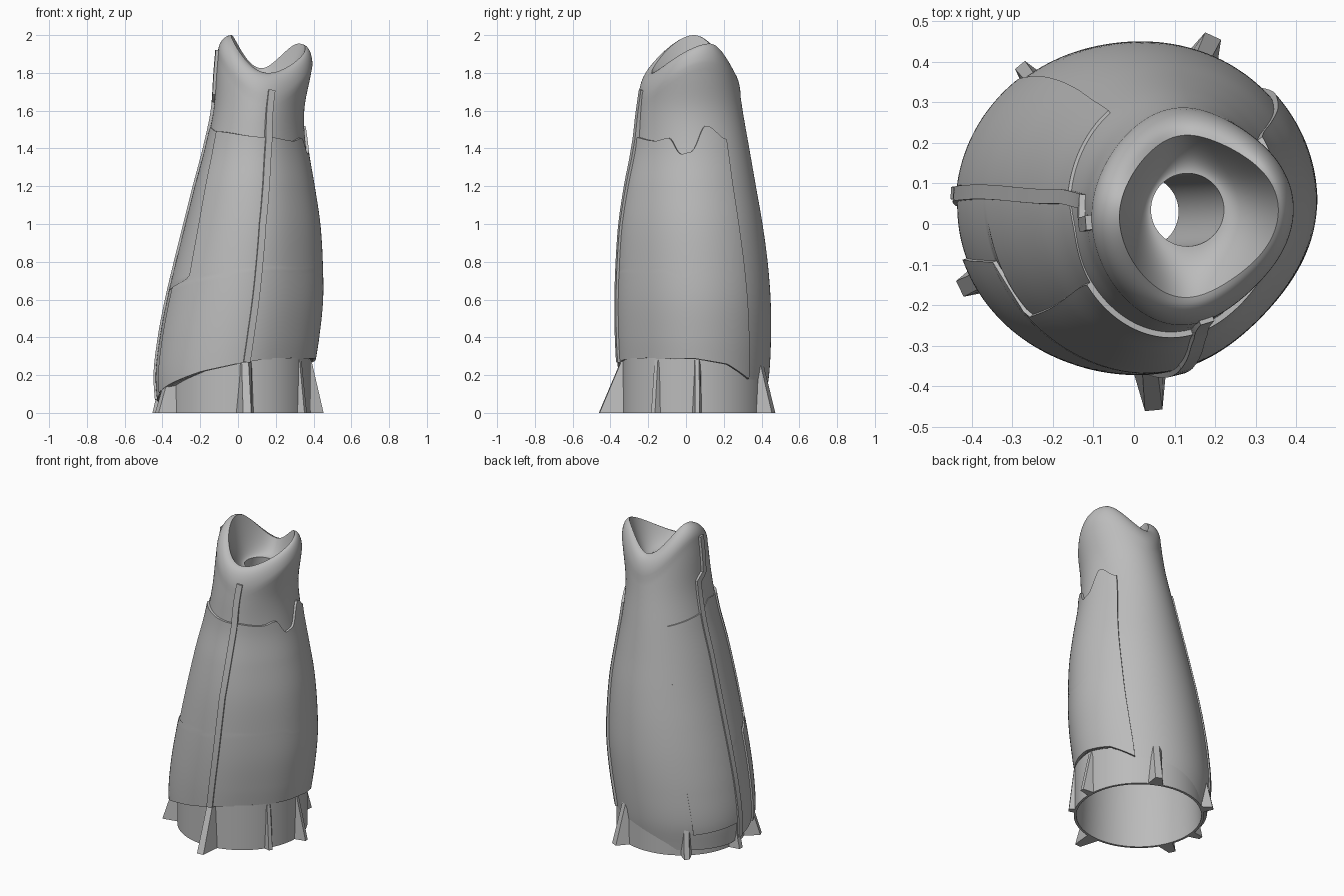
import bpy, bmesh, math
from mathutils import Vector

cube = bpy.data.objects.get("Cube")
if cube:
    bpy.data.objects.remove(cube)

grey = bpy.data.materials.new("plain_grey")
grey.use_nodes = True
grey.diffuse_color = (0.5, 0.5, 0.5, 1)
grey.node_tree.nodes["Principled BSDF"].inputs["Base Color"].default_value = (0.5, 0.5, 0.5, 1)
made = []

# Body extents every 0.2 of height: -x, +x, -y, +y
EXTENTS = [
    (-.42, .375, -.34, .41), (-.432, .39, -.35, .44), (-.41, .42, -.36, .45),
    (-.372, .44, -.362, .448), (-.325, .438, -.355, .432), (-.275, .425, -.34, .405),
    (-.225, .395, -.312, .37), (-.172, .362, -.275, .335), (-.13, .352, -.258, .30),
    (-.115, .388, -.236, .272), (-.10, .42, -.205, .25)]


def lerp(a, b, t):
    return a + (b - a) * t


def keyed(x, keys, ease=False):
    """Interpolate through (position, value) pairs."""
    if x <= keys[0][0]:
        return keys[0][1]
    for (x0, v0), (x1, v1) in zip(keys, keys[1:]):
        if x <= x1:
            t = (x - x0) / (x1 - x0)
            return lerp(v0, v1, (1 - math.cos(math.pi * t)) / 2 if ease else t)
    return keys[-1][1]


def extents(z):
    f = min(max(z / 0.2, 0), 9.999)
    i = int(f)
    t = f - i
    p = [EXTENTS[min(max(i + k, 0), 10)] for k in (-1, 0, 1, 2)]
    return [b + .5 * t * (c - a + t * (2*a - 5*b + 4*c - d + t * (3 * (b - c) + d - a)))
            for a, b, c, d in zip(*p)]


def surface(deg, z, out=0.0):
    l, r, f, b = extents(z)
    a = math.radians(deg)
    # the front left quarter is slightly flattened
    out -= .035 * max(0, math.cos(a + math.pi / 4)) ** 6 * (1 - (z / 2) ** 2)
    return Vector(((l + r) / 2 + ((r - l) / 2 + out) * math.cos(a),
                   (f + b) / 2 + ((b - f) / 2 + out) * math.sin(a), z))


def circle(cx, cy, r, z, n):
    return [Vector((cx + r * math.cos(math.tau * i / n), cy + r * math.sin(math.tau * i / n), z))
            for i in range(n)]


def hem(deg):
    return keyed(deg % 360, [(0, .285), (25, .255), (48, .165), (75, .075), (110, .035),
                             (165, .04), (190, .08), (215, .145), (245, .215), (270, .255),
                             (290, .28), (360, .285)])


def rim(deg):
    return keyed(deg % 360, [(-75, 1.80), (32, 1.955), (88, 1.825), (172, 2.0),
                             (285, 1.80), (392, 1.955)], True)


def lip_height(deg):
    return .12 - .03 * math.cos(math.radians(2 * deg))


def lip_inset(deg):
    a = math.radians(deg)
    return .062 - .008 * math.cos(2 * a) - .016 * math.cos(a)


def loft(name, rings, caps=False):
    """Skin closed rings; caps join each end ring as a ladder of quads."""
    bm = bmesh.new()
    rows = [[bm.verts.new(p) for p in ring] for ring in rings]
    n = len(rows[0])
    for a, b in zip(rows, rows[1:]):
        for i in range(n):
            j = (i + 1) % n
            bm.faces.new((a[i], a[j], b[j], b[i]))
    if caps:
        for row in (rows[0], rows[-1]):
            for i in range(n // 2 - 1):
                bm.faces.new((row[i], row[i + 1], row[n - 2 - i], row[n - 1 - i]))
    bmesh.ops.recalc_face_normals(bm, faces=bm.faces)
    mesh = bpy.data.meshes.new(name)
    bm.to_mesh(mesh)
    bm.free()
    obj = bpy.data.objects.new(name, mesh)
    bpy.context.collection.objects.link(obj)
    mesh.materials.append(grey)
    made.append(obj)
    return obj


# Body: hem underside, outer wall, rounded lip, shallow bowl and slanted bore
SEG = 120
BASE = Vector((0, .045, 0))
angles = [360 * i / SEG for i in range(SEG)]
rings = [[Vector((p.x, p.y, hem(a) + .01))
          for p, a in zip(circle(BASE.x, BASE.y, .38, 0, SEG), angles)]]
for k in range(49):
    rings.append([surface(a, lerp(hem(a), rim(a) - lip_height(a), k / 48)) for a in angles])
for k in range(1, 9):
    q = math.pi / 2 * k / 8
    ring = []
    for a in angles:
        p = surface(a, rim(a) - lip_height(a), -lip_inset(a) * (1 - math.cos(q)))
        p.z += lip_height(a) * math.sin(q)
        ring.append(p)
    rings.append(ring)
crest = rings[-1]
hole = circle(.132, .035, .09, 1.73, SEG)
for k in range(1, 17):
    u = k / 16
    rings.append([Vector((lerp(c.x, h.x, u), lerp(c.y, h.y, u), lerp(h.z, c.z, (1 - u) ** 2)))
                  for c, h in zip(crest, hole)])
rings.append(circle(.02, .03, .09, 1.3, SEG))
loft("body", rings)

# Base ring with the hollow inside that meets the bore
profile = [(.385, .29), (.385, 0), (.37, 0), (.36, .3), (.33, .55), (.29, .8),
           (.22, 1.05), (.14, 1.22), (.09, 1.3)]
loft("base_ring", [circle(keyed(z, [(.3, BASE.x), (1.3, .02)]),
                          keyed(z, [(.3, BASE.y), (1.3, .03)]), r, z, 96) for r, z in profile])


# Raised panels that follow the body
def panel(name, start, end, bottom, top, height, cols, rows=70):
    rings = []
    for k in range(rows + 1):
        t = k / rows
        zn = lerp(.1, 1.47, t)
        spots = []
        for i in range(cols + 1):
            a = lerp(start(zn), end(zn), i / cols)
            spots.append((a, lerp(bottom(a), top(a), t)))
        rings.append([surface(a, z, height) for a, z in spots]
                     + [surface(a, z, -.01) for a, z in reversed(spots)])
    loft(name, rings, True)


def vest_edge(z):
    return keyed(z, [(.1, 199), (.65, 199), (.67, 221), (1.48, 215)])


def collar(a):
    return keyed(a, [(170, 1.46), (190, 1.51), (215, 1.49), (282, 1.46), (320, 1.44),
                     (336, 1.455), (350, 1.37), (358, 1.38), (376, 1.52), (397, 1.45)], True)


panel("front_panel", vest_edge, lambda z: lerp(406, 397, z / 1.45),
      lambda a: hem(a) + .003, collar, .014, 90)
panel("side_panel", lambda z: 173, vest_edge, lambda a: hem(a) + .003, collar, .004, 20)
panel("back_panel", lambda z: lerp(131, 126, z / 1.45), lambda z: 173,
      lambda a: lerp(.14, .17, (a - 126) / 47), lambda a: lerp(1.42, 1.46, (a - 126) / 47), .008, 24)


# Seam strips laid along (angle, height) paths; lift gives the thickness at each height
def strip(name, path, width, lift):
    spots = []
    for (a0, z0), (a1, z1) in zip(path, path[1:]):
        n = max(4, int(abs(z1 - z0) / .03))
        spots += [(lerp(a0, a1, k / n), lerp(z0, z1, k / n)) for k in range(n)]
    spots.append(path[-1])
    pts = [surface(a, z) for a, z in spots]
    rings = []
    for i, (a, z) in enumerate(spots):
        along = (pts[min(i + 1, len(pts) - 1)] - pts[max(i - 1, 0)]).normalized()
        across = surface(a + 1, z) - surface(a - 1, z)
        normal = across.cross(surface(a, z + .02) - surface(a, z - .02)).normalized()
        side = normal.cross(along).normalized() * width / 2
        top = normal * keyed(z, lift)
        rings.append([pts[i] - side + top, pts[i] + side + top,
                      pts[i] + side - normal * .015, pts[i] - side - normal * .015])
    loft(name, rings, True)


strip("front_seam", [(-82, .27), (-82, .6), (-81.5, 1), (-79, 1.2), (-76.5, 1.45), (-77, 1.71)],
      .036, [(1.4, .026), (1.71, .008)])
strip("side_seam", [(176.5, .07), (175, .6), (172.5, 1.65), (184, 1.69), (184, 1.92)],
      .036, [(0, .015)])

# Wedge feet around the base ring: angle, reach, half width
for i, (deg, reach, half) in enumerate([(2, .453, .02), (65, .462, .036), (129, .447, .026),
                                        (176, .453, .025), (205.5, .476, .036),
                                        (275.5, .507, .036), (-31.5, .42, .02)]):
    a = math.radians(deg)
    radial, tangent = Vector((math.cos(a), math.sin(a), 0)), Vector((-math.sin(a), math.cos(a), 0))

    def corner(r, w, z):
        return BASE + radial * r + tangent * w + Vector((0, 0, z))

    low = [corner(.376, -half * 1.3, 0), corner(reach, -half * .6, 0),
           corner(reach, half * .6, 0), corner(.376, half * 1.3, 0)]
    high = [corner(.376, -half, .28), corner(.388, -half * .5, .28),
            corner(.388, half * .5, .28), corner(.376, half, .28)]
    loft(f"foot_{i + 1}", [low, high], True)

# Smooth shading with sharp edges kept
bpy.ops.object.select_all(action='DESELECT')
for obj in made:
    obj.select_set(True)
bpy.context.view_layer.objects.active = made[0]
bpy.ops.object.shade_smooth_by_angle(angle=math.radians(35))
